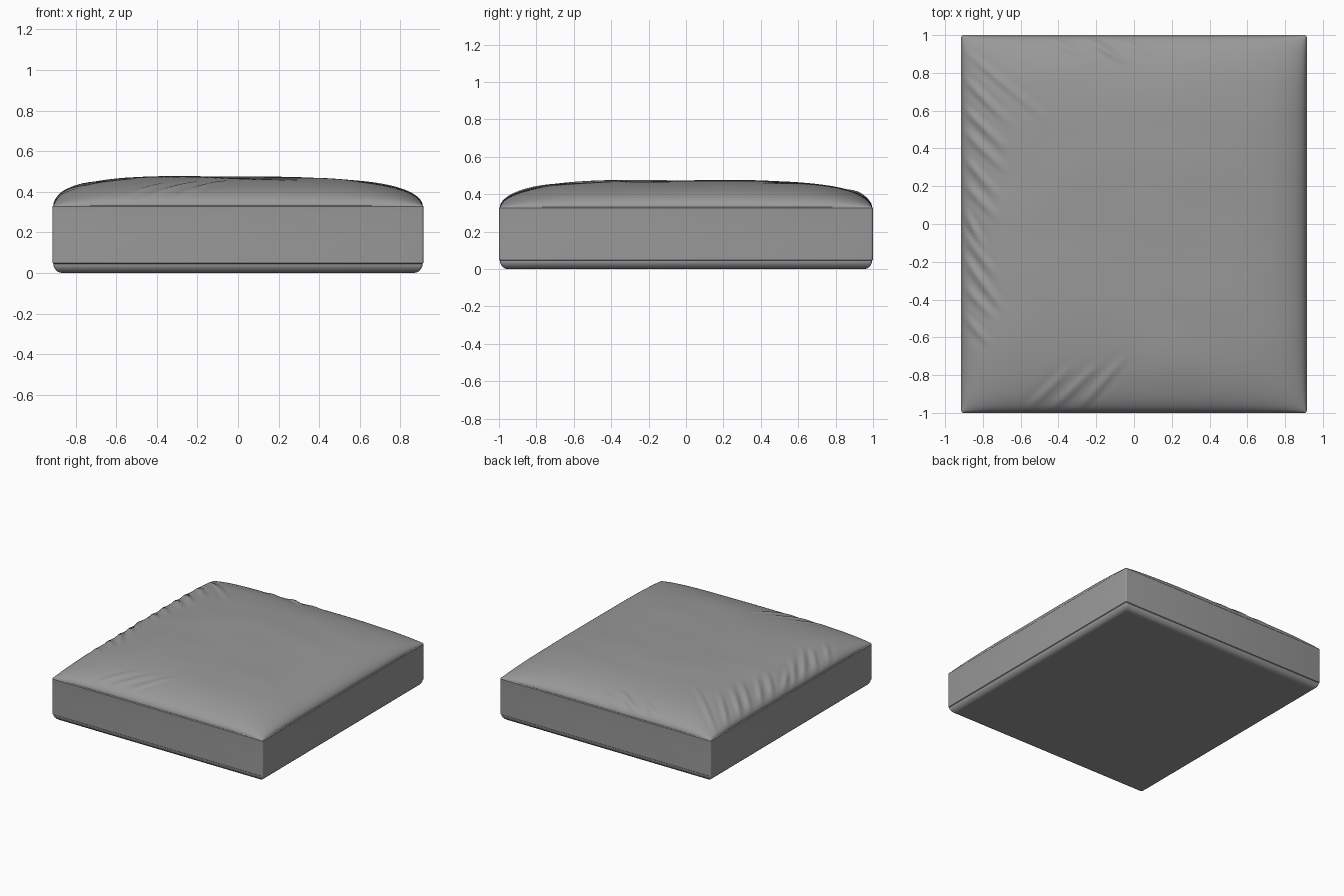
import bpy, math
from mathutils import Vector, noise

if "Cube" in bpy.data.objects:
    bpy.data.objects.remove(bpy.data.objects["Cube"])

HX, HY = 0.915, 1.0
SEAM_TOP, SEAM_LOW = 0.33, 0.045

# Dark grey cloth
cloth = bpy.data.materials.new("dark_cloth")
cloth.diffuse_color = (0.32, 0.32, 0.32, 1)
cloth.use_nodes = True
cloth.node_tree.nodes["Principled BSDF"].inputs["Base Color"].default_value = cloth.diffuse_color


def make(name, verts, faces, angle=40):
    me = bpy.data.meshes.new(name)
    me.from_pydata(verts, [], faces)
    me.materials.append(cloth)
    ob = bpy.data.objects.new(name, me)
    bpy.context.collection.objects.link(ob)
    bpy.ops.object.select_all(action='DESELECT')
    ob.select_set(True)
    bpy.context.view_layer.objects.active = ob
    bpy.ops.object.shade_smooth_by_angle(angle=math.radians(angle))
    return ob


def ring(inset, z, r=0.012, n=4):
    hx, hy = HX - inset, HY - inset
    pts = []
    for k, (sx, sy) in enumerate([(1, 1), (-1, 1), (-1, -1), (1, -1)]):
        for i in range(n + 1):
            a = math.pi / 2 * (k + i / n)
            pts.append((sx * (hx - r) + r * math.cos(a), sy * (hy - r) + r * math.sin(a), z))
    return pts


def loft(name, profile, cap=False):
    rings = [ring(*p) for p in profile]
    n = len(rings[0])
    verts = [v for r in rings for v in r]
    faces = [(k * n + i, k * n + (i + 1) % n, (k + 1) * n + (i + 1) % n, (k + 1) * n + i)
             for k in range(len(rings) - 1) for i in range(n)]
    if cap:
        faces.append(tuple(reversed(range(n))))
    return make(name, verts, faces)


# Bottom panel with rolled edge, and the upright band between the two seams
loft("bottom_panel", [(0.05, 0), (0.045, 0), (0.03, 0.004), (0.018, 0.013), (0.010, 0.025),
                      (0.006, 0.036), (0.006, SEAM_LOW)], cap=True)
loft("side_band", [(0.006, SEAM_LOW), (0.001, 0.049), (0.001, 0.07), (0.0, 0.19),
                   (0.001, 0.31), (0.0, 0.326), (0.005, SEAM_TOP + 0.002)])

# Creases in the top cover: start x, y, end x, y, height
CREASES = [
    (-0.90, 0.92, -0.52, 0.60, 0.006), (-0.91, 0.78, -0.68, 0.55, 0.008),
    (-0.91, 0.62, -0.70, 0.42, 0.009), (-0.91, 0.50, -0.70, 0.30, 0.008),
    (-0.91, 0.36, -0.74, 0.17, 0.009), (-0.91, 0.22, -0.74, 0.05, 0.008),
    (-0.91, 0.08, -0.80, -0.12, 0.010), (-0.91, -0.04, -0.76, -0.24, 0.009),
    (-0.91, -0.17, -0.72, -0.42, 0.009), (-0.91, -0.32, -0.76, -0.48, 0.007),
    (-0.91, -0.48, -0.78, -0.62, 0.006), (-0.55, -0.97, -0.36, -0.78, 0.004),
    (-0.42, -0.97, -0.22, -0.77, 0.005), (-0.28, -0.97, -0.08, -0.74, 0.005),
    (-0.24, 0.98, -0.07, 0.87, 0.010), (-0.42, 0.98, -0.30, 0.90, 0.006),
    (-0.07, 0.98, 0.06, 0.91, 0.005),
]


def crease(x, y):
    h = 0
    for x0, y0, x1, y1, amp in CREASES:
        dx, dy = x1 - x0, y1 - y0
        ln = math.hypot(dx, dy)
        t = ((x - x0) * dx + (y - y0) * dy) / ln ** 2
        d = ((x - x0) * dy - (y - y0) * dx) / ln
        if -0.2 < t < 1.2 and abs(d) < 0.1:
            s = math.sin(math.pi * (t + 0.2) / 1.4)
            q = (d / 0.021) ** 2
            h += amp * s * (1 - q) * math.exp(-q / 2)
    return h


def dome(u):
    return max(0, 1 - abs(u) ** 4.2) ** 0.5


# Padded top cover, with denser rows towards its edges
N = 170
verts, faces = [], []
for j in range(N + 1):
    for i in range(N + 1):
        u = math.sin((i / N - 0.5) * math.pi)
        v = math.sin((j / N - 0.5) * math.pi)
        x, y = u * (HX - 0.005), v * (HY - 0.005)
        f = dome(u) * dome(v)
        soft = 0.005 * noise.noise(Vector((x * 2.5, y * 4, 0.3)))
        z = SEAM_TOP + f * (0.138 - 0.008 * x + 0.006 * (1 - u * u) * (1 - v * v) + soft)
        z += min(1, f * 2) * crease(x, y)
        verts.append((x, y, z))
for j in range(N):
    for i in range(N):
        a = j * (N + 1) + i
        faces.append((a, a + 1, a + N + 2, a + N + 1))
make("top_cover", verts, faces, 60)
